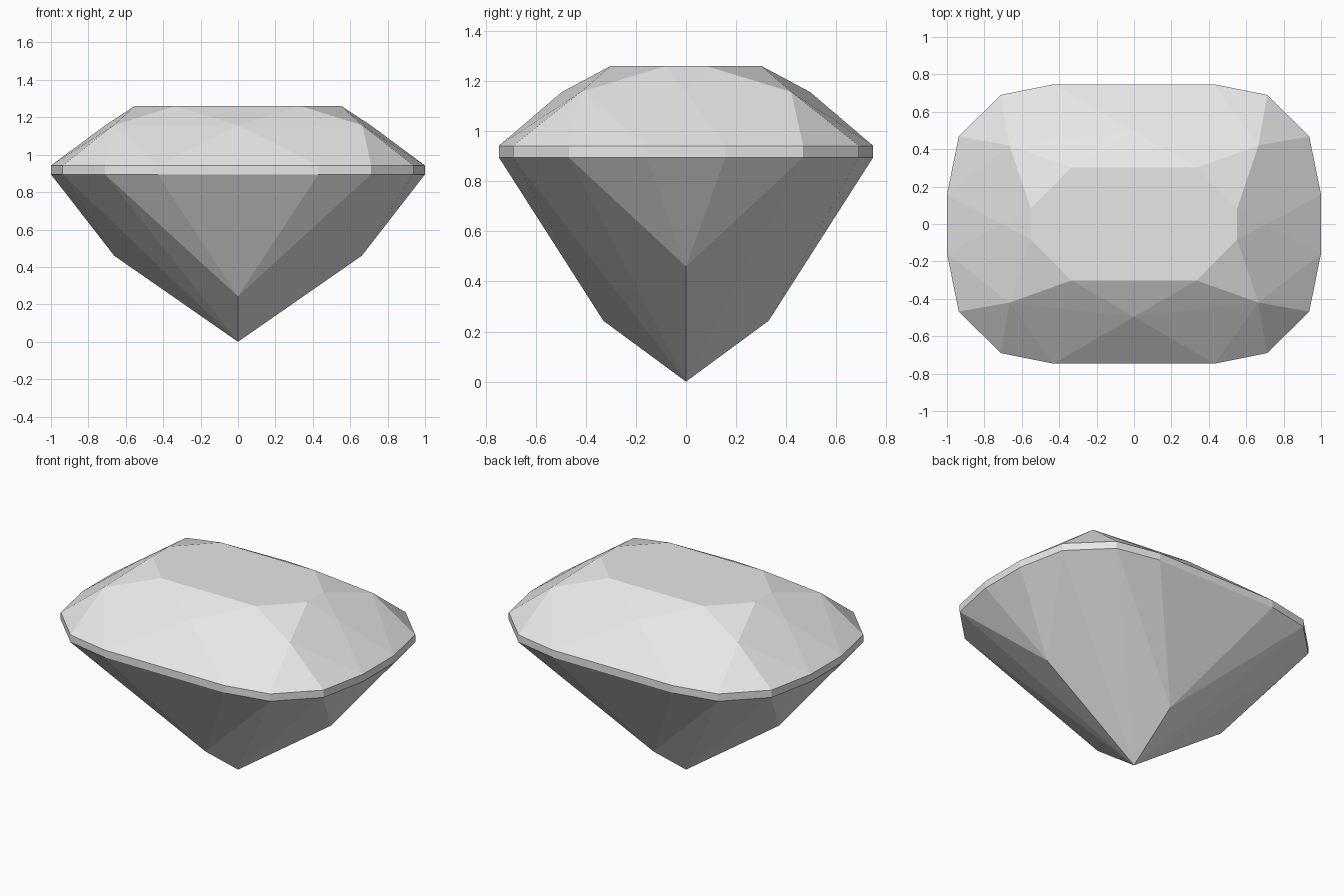
import bpy
import bmesh
import math

cube = bpy.data.objects.get("Cube")
if cube:
    bpy.data.objects.remove(cube, do_unlink=True)

# Girdle heights
GIRDLE_LOW, GIRDLE_HIGH = 0.895, 0.942

# One quarter of each ring of corners; mirrored in x and y below
outline = [(1.0, 0.157), (0.937, 0.468), (0.712, 0.69), (0.43, 0.747)]
table = [(0.335, 0.302, 1.26), (0.552, 0.082, 1.26)]
crown = [(0, 0.495, 1.157), (0.665, 0.42, 1.157), (0.71, 0, 1.157)]
pavilion = [(0, 0.33, 0.243), (0.662, 0, 0.46), (0, 0, 0)]
girdle = [(x, y, z) for x, y in outline for z in (GIRDLE_LOW, GIRDLE_HIGH)]


def mirrored(points):
    """Every distinct mirror image of the points across x and y."""
    return sorted({(sx * x, sy * y, z)
                   for x, y, z in points for sx in (1, -1) for sy in (1, -1)})


# Grey stone
grey = bpy.data.materials.new("pale_grey")
grey.use_nodes = True
grey.diffuse_color = (0.8, 0.8, 0.8, 1)
grey.node_tree.nodes["Principled BSDF"].inputs["Base Color"].default_value = (0.8, 0.8, 0.8, 1)

# Facets: the convex skin around all corners, with flat pieces merged
bm = bmesh.new()
for point in mirrored(table + crown + girdle + pavilion):
    bm.verts.new(point)
hull = bmesh.ops.convex_hull(bm, input=bm.verts)
spare = [g for g in hull["geom_interior"] if isinstance(g, bmesh.types.BMVert)]
bmesh.ops.delete(bm, geom=spare, context='VERTS')
bmesh.ops.dissolve_limit(bm, angle_limit=math.radians(1),
                         verts=bm.verts, edges=bm.edges)
bmesh.ops.recalc_face_normals(bm, faces=bm.faces)

mesh = bpy.data.meshes.new("cut_gem")
bm.to_mesh(mesh)
bm.free()
mesh.materials.append(grey)
gem = bpy.data.objects.new("cut_gem", mesh)
bpy.context.collection.objects.link(gem)
